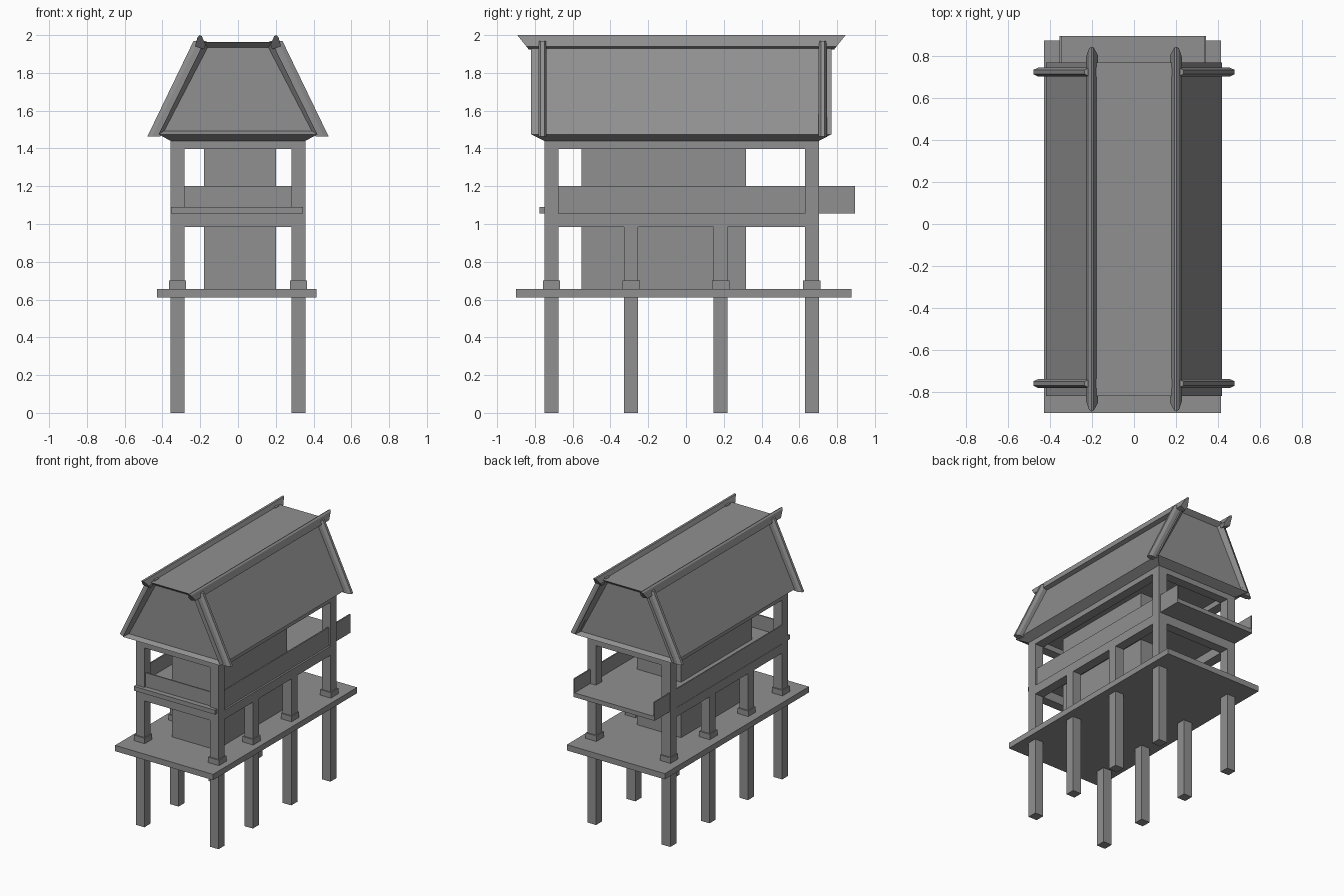
import bpy
import bmesh

cube = bpy.data.objects.get("Cube")
if cube:
    bpy.data.objects.remove(cube, do_unlink=True)

grey = bpy.data.materials.new("plain grey")
grey.use_nodes = True
COLOR = (0.28, 0.28, 0.28, 1)
grey.diffuse_color = COLOR
grey.node_tree.nodes["Principled BSDF"].inputs["Base Color"].default_value = COLOR


def finish(name, bm):
    bmesh.ops.recalc_face_normals(bm, faces=bm.faces)
    mesh = bpy.data.meshes.new(name)
    bm.to_mesh(mesh)
    bm.free()
    mesh.materials.append(grey)
    obj = bpy.data.objects.new(name, mesh)
    bpy.context.collection.objects.link(obj)
    return obj


def loft(name, rings, gable_inset=None):
    """Skin matching rings of points and cap both ends."""
    bm = bmesh.new()
    loops = [[bm.verts.new(p) for p in ring] for ring in rings]
    for a, b in zip(loops, loops[1:]):
        for i in range(len(a)):
            j = (i + 1) % len(a)
            bm.faces.new((a[i], a[j], b[j], b[i]))
    bm.faces.new(loops[0])
    bm.faces.new(loops[-1])
    if gable_inset:
        bmesh.ops.recalc_face_normals(bm, faces=bm.faces)
        bm.normal_update()
        ends = [f for f in bm.faces if abs(f.normal.y) > 0.95]
        bmesh.ops.inset_individual(bm, faces=ends, thickness=gable_inset,
                                   depth=-gable_inset)
    return finish(name, bm)


def rect(x0, x1, y0, y1, z):
    return [(x0, y0, z), (x1, y0, z), (x1, y1, z), (x0, y1, z)]


def box(name, x, y, z):
    return loft(name, [rect(*x, *y, z[0]), rect(*x, *y, z[1])])


# Posts with square collars standing on the deck
POST = 0.037
POST_X = 0.32
ROWS = [("front", -0.712, 1.42), ("mid_front", -0.29, 1.0),
        ("mid_back", 0.183, 1.0), ("back", 0.666, 1.42)]
for side, sx in (("left", 1), ("right", -1)):
    cx = sx * POST_X
    for row, cy, top in ROWS:
        box(f"{row}_{side}_post", (cx - POST, cx + POST),
            (cy - POST, cy + POST), (0, top))
        c = POST + 0.009
        box(f"{row}_{side}_collar", (cx - c, cx + c),
            (cy - c, cy + c), (0.65, 0.70))

# Deck and inner room
box("deck", (-0.43, 0.415), (-0.9, 0.875), (0.612, 0.657))
box("inner_room", (-0.18, 0.2), (-0.553, 0.317), (0.65, 1.445))

# Beam rings under the upper floor and under the roof
for level, z in (("lower", (0.985, 1.056)), ("upper", (1.398, 1.442))):
    for side, sx in (("left", 1), ("right", -1)):
        xs = sorted((sx * 0.283, sx * 0.357))
        box(f"{level}_{side}_beam", xs, (-0.749, 0.703), z)
    for end, y in (("front", (-0.749, -0.675)), ("back", (0.629, 0.703))):
        box(f"{level}_{end}_beam", (-0.283, 0.283), y, z)

# Upper floor running out to a balcony, with parapets
box("upper_floor", (-0.355, 0.343), (-0.775, 0.895), (1.056, 1.09))
box("left_parapet", (0.333, 0.343), (-0.7, 0.895), (1.06, 1.2))
box("right_parapet", (-0.355, -0.345), (-0.7, 0.895), (1.06, 1.2))
box("front_parapet", (-0.3, 0.3), (-0.735, -0.725), (1.06, 1.2))

# Roof with a sloped eave and recessed gables
loft("roof", [rect(-0.357, 0.357, -0.75, 0.704, 1.44),
              rect(-0.42, 0.42, -0.82, 0.77, 1.475),
              rect(-0.18, 0.18, -0.82, 0.77, 1.963)], gable_inset=0.035)

# Ridge bars with flared ends, and gable bars along the slopes
RIDGE = [(0.18, 1.925), (0.228, 1.94), (0.214, 1.99),
         (0.203, 2.0), (0.192, 1.995), (0.172, 1.95)]
GABLE = [(-0.01, -0.022), (0.035, -0.022), (0.06, -0.01),
         (0.06, 0.01), (0.035, 0.022), (-0.01, 0.022)]
for side, sx in (("left", 1), ("right", -1)):
    front, back = [], []
    for x, z in RIDGE:
        flare = 0.06 * (z - 1.925) / 0.075
        front.append((sx * x, -0.833 - flare, z))
        back.append((sx * x, 0.785 + flare, z))
    loft(f"{side}_ridge_bar", [front, back])
    for end, cy in (("front", -0.76), ("back", 0.724)):
        loft(f"{end}_{side}_gable_bar",
             [[(sx * (bx + dx), cy + dy, z) for dx, dy in GABLE]
              for bx, z in ((0.42, 1.463), (0.175, 1.97))])
